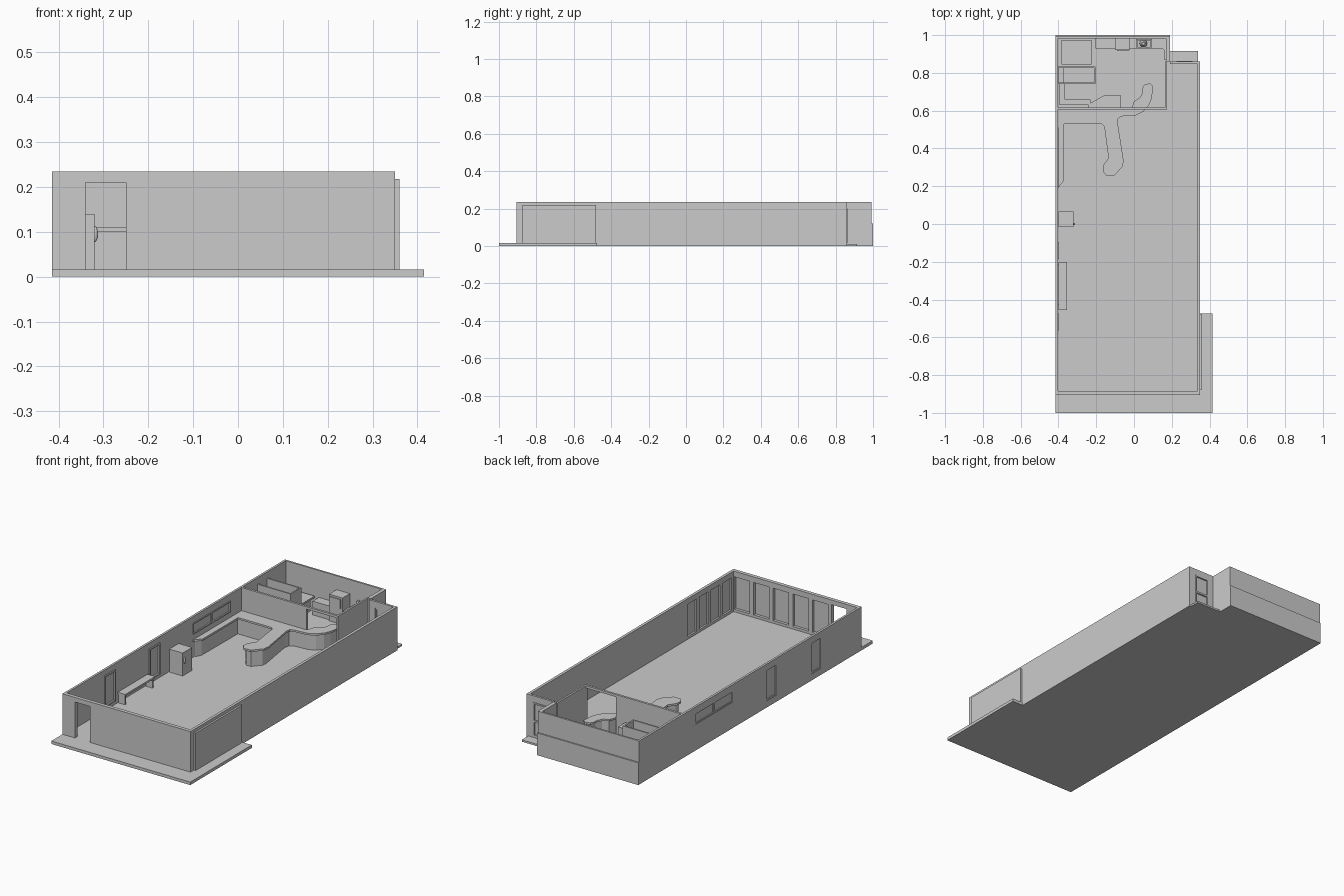
import bpy, bmesh, math
from mathutils import Vector

if "Cube" in bpy.data.objects:
    bpy.data.objects.remove(bpy.data.objects["Cube"])

FLOOR, TOP = 0.016, 0.235


def finish(name, bm):
    bmesh.ops.recalc_face_normals(bm, faces=bm.faces)
    me = bpy.data.meshes.new(name)
    bm.to_mesh(me)
    bm.free()
    ob = bpy.data.objects.new(name, me)
    bpy.context.collection.objects.link(ob)
    return ob


def add_box(bm, x0, x1, y0, y1, z0, z1):
    vs = bmesh.ops.create_cube(bm, size=1)["verts"]
    for v in vs:
        v.co = ((x0 + x1) / 2 + v.co.x * (x1 - x0),
                (y0 + y1) / 2 + v.co.y * (y1 - y0),
                (z0 + z1) / 2 + v.co.z * (z1 - z0))


def boxes(name, *bounds):
    bm = bmesh.new()
    for b in bounds:
        add_box(bm, *b)
    return finish(name, bm)


def prism(name, pts, z0, z1, inset=0):
    bm = bmesh.new()
    f = bm.faces.new([bm.verts.new((x, y, z0)) for x, y in pts])
    f.normal_update()
    if inset:
        ring = bmesh.ops.inset_individual(bm, faces=[f], thickness=inset)["faces"]
        bmesh.ops.delete(bm, geom=ring, context='FACES')
        f = bm.faces[:][0]
    up = bmesh.ops.extrude_face_region(bm, geom=[f], use_keep_orig=True)["geom"]
    for v in up:
        if isinstance(v, bmesh.types.BMVert):
            v.co.z = z1
    return finish(name, bm)


def wall(name, axis, start, end, t0, t1, openings=(), z0=0.0, z1=TOP):
    """Straight wall along an axis, split around (start, end, bottom, top) openings."""
    bm = bmesh.new()

    def seg(a, b, lo, hi):
        if b - a > 1e-4 and hi - lo > 1e-4:
            add_box(bm, *((a, b, t0, t1) if axis == 'x' else (t0, t1, a, b)), lo, hi)
    pos = start
    for a, b, lo, hi in openings:
        seg(pos, a, z0, z1)
        seg(a, b, z0, lo)
        seg(a, b, hi, z1)
        pos = b
    seg(pos, end, z0, z1)
    return finish(name, bm)


def frame_x(name, x0, x1, y0, y1, z0, z1, w=0.008):
    """Rectangular frame lying in a plane of constant x."""
    return boxes(name, (x0, x1, y0, y0 + w, z0, z1), (x0, x1, y1 - w, y1, z0, z1),
                 (x0, x1, y0 + w, y1 - w, z0, z0 + w), (x0, x1, y0 + w, y1 - w, z1 - w, z1))


# Floor slab with front and side terrace
prism("floor_slab", [(-.415, -1), (.415, -1), (.415, -.475), (.35, -.475), (.35, .86),
                     (.19, .86), (.19, .99), (-.415, .99)], 0, FLOOR)
boxes("back_door_step", (.19, .34, .86, .915, 0, .01))

# Left wall with the window band and two tall windows
tall = [(-.565, -.475), (-.185, -.095)]
wall("left_wall", 'y', -.905, .99, -.415, -.403,
     [(a, b, .035, .205) for a, b in tall] + [(.19, .51, .14, .2)])
for a, b in tall:
    frame_x("tall_window_frame", -.413, -.397, a, b, .035, .205)
    boxes("tall_window_pane", (-.409, -.406, a, b, .035, .205))
for a, b in ((.19, .35), (.35, .51)):
    frame_x("band_window_frame", -.413, -.399, a, b, .14, .2, .006)
boxes("band_window_pane", (-.409, -.406, .19, .51, .14, .2))

# Front wall with doorway, glazed bays seen from inside, flat outer sheet
n = 5
step = .585 / n
bays = [(-.24 + i * step + .012, -.24 + (i + 1) * step - .012, .03, .205) for i in range(n)]
wall("front_wall", 'x', -.403, .34, -.9, -.885, [(-.34, -.25, FLOOR, .21)] + bays)
wall("front_outer_sheet", 'x', -.415, .35, -.905, -.9, [(-.34, -.25, FLOOR, .21)])

# Right wall with glazed bays and projecting outer panel
sb = .4 / 4
side = [(-.88 + i * sb + .012, -.88 + (i + 1) * sb - .012, .03, .205) for i in range(4)]
wall("right_wall", 'y', -.9, .86, .335, .345, side)
boxes("right_outer_sheet", (.345, .35, -.905, .86, 0, TOP))
boxes("right_window_panel", (.35, .36, -.875, -.48, FLOOR, .218))

# Rear walls
wall("corridor_back_wall", 'x', .19, .335, .848, .86, [(.225, .31, FLOOR, .2)])
boxes("back_door", (.225, .31, .852, .856, FLOOR, .2),
      (.225, .233, .85, .864, FLOOR, .2), (.302, .31, .85, .864, FLOOR, .2),
      (.233, .302, .85, .864, .192, .2), (.233, .302, .85, .864, .095, .105),
      (.233, .302, .85, .864, FLOOR, .026))
boxes("back_wall", (-.415, .19, .983, .993, .12, TOP), (-.415, .19, .983, 1, 0, .12))
boxes("back_room_side_wall", (.17, .19, .86, .983, 0, TOP), (.165, .175, .61, .86, 0, TOP))

# Kitchen partition with service opening
wall("partition_wall", 'x', -.403, .175, .605, .617, [(-.015, .165, FLOOR, .222)])

# Small rooms on the left of the kitchen
wall("store_wall_back", 'x', -.403, -.205, .825, .833, z1=.2)
wall("store_wall_front", 'x', -.403, -.205, .742, .75, z1=.2)
wall("store_wall_side", 'y', .75, .825, -.213, -.205, z1=.2)
boxes("store_shelves", (-.4, -.37, .75, .825, .06, .065), (-.4, -.37, .75, .825, .12, .125))
boxes("store_table", (-.385, -.225, .845, .975, .085, .095), (-.37, -.24, .86, .96, FLOOR, .085))
boxes("prep_counter", (-.395, -.365, .63, .74, FLOOR, .1), (-.365, -.23, .63, .66, FLOOR, .1))
prism("angled_counter", [(-.24, .618), (-.07, .618), (-.07, .68), (-.16, .68), (-.24, .635)],
      FLOOR, .1)

# Kitchen back counter, oven and sink
prism("kitchen_counter", [(-.205, .983), (-.205, .93), (.145, .93), (.155, .925), (.16, .915),
                          (.16, .87), (.17, .87), (.17, .983)][::-1], FLOOR, .09)
boxes("oven", (-.1, -.02, .92, .983, FLOOR, .16), (-.09, -.03, .915, .92, .1, .15))
boxes("sink_rim", (.01, .095, .93, .938, .09, .11), (.01, .095, .972, .98, .09, .11),
      (.01, .018, .938, .972, .09, .11), (.087, .095, .938, .972, .09, .11))
bm = bmesh.new()
bmesh.ops.create_cone(bm, segments=16, radius1=.02, radius2=.008, depth=.05, cap_ends=True)
bmesh.ops.translate(bm, verts=bm.verts, vec=Vector((.05, .955, .125)))
finish("sink_fixture", bm)

# Service counter: overhanging top on an inset base
outline = [(-.403, .19), (-.37, .23), (-.37, .53), (-.17, .53), (-.157, .515), (-.135, .35),
           (-.163, .31), (-.165, .28), (-.145, .255), (-.105, .255), (-.06, .305), (-.055, .335),
           (-.087, .54), (-.083, .56), (-.065, .57), (.01, .575), (.05, .595), (.08, .63),
           (.095, .67), (.1, .73), (.085, .745), (.055, .738), (.045, .72), (.045, .695),
           (.03, .668), (0, .65), (-.015, .605), (-.403, .605)]
prism("counter_top", outline, .1, .11)
prism("counter_base", outline, FLOOR, .1, inset=.013)

# Bench along the left wall
boxes("bench", (-.4, -.355, -.455, -.2, .065, .075), (-.4, -.36, -.45, -.44, FLOOR, .065),
      (-.4, -.36, -.215, -.205, FLOOR, .065), (-.403, -.395, -.43, -.215, .04, .065))

# Freestanding cabinet with a round knob
boxes("cabinet", (-.4, -.32, -.015, .065, FLOOR, .14))
bm = bmesh.new()
bmesh.ops.create_uvsphere(bm, u_segments=12, v_segments=8, radius=.01)
for v in bm.verts:
    v.co = Vector((-.32 + v.co.x * .8, v.co.y * .6, .095 + v.co.z * 1.8))
knob = finish("cabinet_knob", bm)
for p in knob.data.polygons:
    p.use_smooth = True
